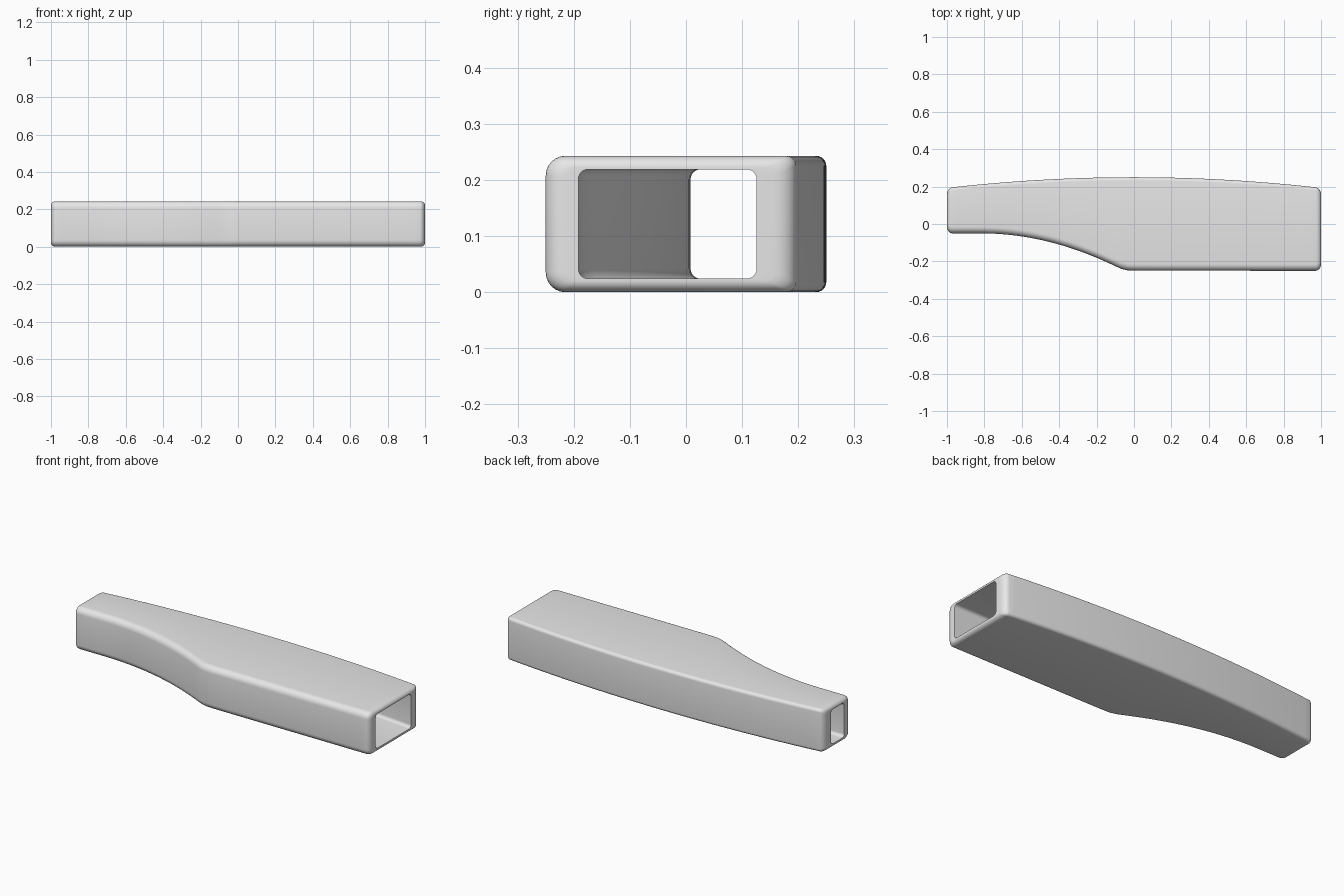
import bpy, bmesh, math

cube = bpy.data.objects.get("Cube")
if cube:
    bpy.data.objects.remove(cube, do_unlink=True)

HEIGHT = 0.243
ARC_STEPS = 6      # segments per rounded corner
STATIONS = 56      # sections along the length


def front_edge(x):
    """Flat neck, scooped curve, then a straight wide body."""
    scoop = -0.05 - 0.34 * max(0, x + 0.82) ** 2
    body = -0.25
    return (scoop + body + math.sqrt((scoop - body) ** 2 + 0.0001)) / 2


def back_edge(x):
    """Long shallow bow."""
    return 0.25 - 0.057 * x * x


def section(x, front, back, z_inset, r_front, r_back):
    """Rounded rectangle across the tube at x."""
    y0, y1 = front_edge(x) + front, back_edge(x) - back
    z0, z1 = z_inset, HEIGHT - z_inset
    corners = [(y1, z1, -1, -1, r_back), (y0, z1, 1, -1, r_front),
               (y0, z0, 1, 1, r_front), (y1, z0, -1, 1, r_back)]
    points = []
    for i, (y, z, sy, sz, r) in enumerate(corners):
        for k in range(ARC_STEPS + 1):
            a = math.pi / 2 * (i + k / ARC_STEPS)
            points.append((x, y + sy * r + r * math.cos(a),
                           z + sz * r + r * math.sin(a)))
    return points


def outer(x, t=0.0):
    """Outer section; t from 0 to 1 draws it in around the rim."""
    return section(x, 0.036 * t, 0.036 * t, 0.02 * t,
                   0.035 - 0.015 * t, 0.018)


def inner(x):
    return section(x, 0.058, 0.067, 0.024, 0.018, 0.018)


# Sections: rounded rim, outer skin, rounded rim, then back through the bore
RIM = 0.028
rim = []
for k in range(1, 7):
    a = math.pi / 2 * k / 6
    rim.append((1 - RIM + RIM * math.sin(a), 1 - math.cos(a)))
span = [(1 - RIM) * (2 * i / STATIONS - 1) for i in range(STATIONS + 1)]

loops = [outer(-x, t) for x, t in reversed(rim)]
loops += [outer(x) for x in span]
loops += [outer(x, t) for x, t in rim]
loops += [inner(x) for x in [1] + span[::-1] + [-1]]

# Loft the sections into one closed hollow body
bm = bmesh.new()
rings = [[bm.verts.new(p) for p in loop] for loop in loops]
for i, ring in enumerate(rings):
    following = rings[(i + 1) % len(rings)]
    for j in range(len(ring)):
        k = (j + 1) % len(ring)
        bm.faces.new((ring[j], ring[k], following[k], following[j]))
bmesh.ops.recalc_face_normals(bm, faces=bm.faces)
mesh = bpy.data.meshes.new("hollow_sleeve")
bm.to_mesh(mesh)
bm.free()

sleeve = bpy.data.objects.new("hollow_sleeve", mesh)
bpy.context.collection.objects.link(sleeve)

# Plain grey finish
grey = bpy.data.materials.new("light_grey")
grey.use_nodes = True
colour = (0.8, 0.8, 0.8, 1)
grey.diffuse_color = colour
grey.node_tree.nodes["Principled BSDF"].inputs["Base Color"].default_value = colour
mesh.materials.append(grey)

bpy.ops.object.select_all(action='DESELECT')
sleeve.select_set(True)
bpy.context.view_layer.objects.active = sleeve
bpy.ops.object.shade_smooth_by_angle(angle=math.radians(35))
